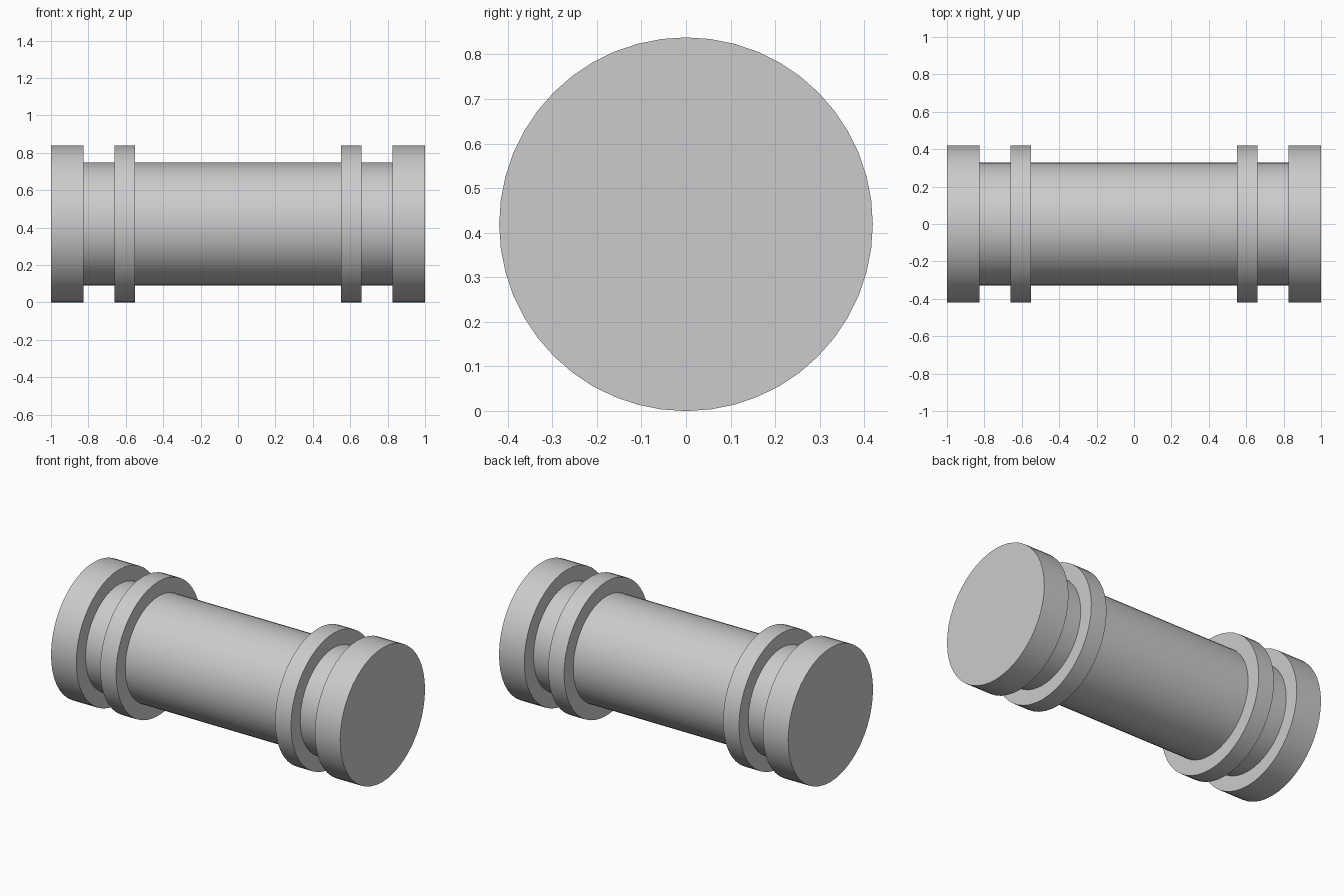
import bpy
import math
from mathutils import Matrix

cube = bpy.data.objects.get("Cube")
if cube:
    bpy.data.objects.remove(cube, do_unlink=True)

RIM, CORE, SIDES = 0.419, 0.328, 48

grey = bpy.data.materials.new("light grey")
grey.use_nodes = True
colour = (0.6, 0.6, 0.6, 1)
grey.diffuse_color = colour
grey.node_tree.nodes["Principled BSDF"].inputs["Base Color"].default_value = colour


def disc(name, radius, x_from, x_to):
    """Solid cylinder lying along x."""
    bpy.ops.mesh.primitive_cylinder_add(vertices=SIDES, radius=radius, depth=x_to - x_from)
    obj = bpy.context.object
    obj.name = name
    obj.data.transform(Matrix.Rotation(math.pi / 2, 4, 'Y'))
    obj.location = ((x_from + x_to) / 2, 0, RIM)
    obj.data.materials.append(grey)
    bpy.ops.object.shade_smooth_by_angle(angle=math.radians(30))
    return obj


# Central barrel and the recessed necks beside it
disc("barrel", CORE, -0.55, 0.55)
for side, s in (("left", 1), ("right", -1)):
    for part, radius, a, b in (("collar", RIM, 0.55, 0.66),
                               ("neck", CORE, 0.66, 0.825),
                               ("end_cap", RIM, 0.825, 1.0)):
        disc(f"{side}_{part}", radius, min(s * a, s * b), max(s * a, s * b))
